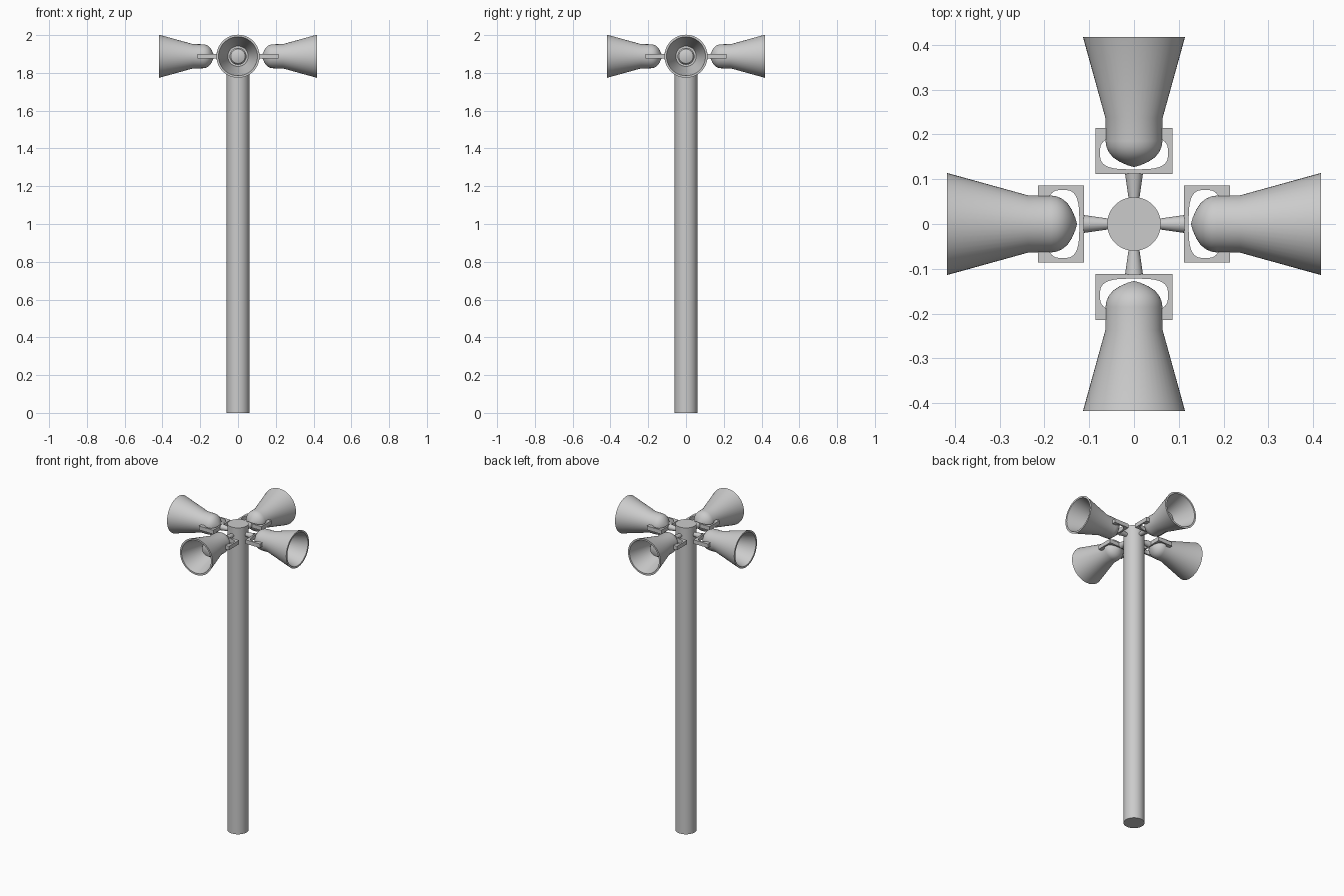
import bpy, bmesh, math
from mathutils import Matrix

if "Cube" in bpy.data.objects:
    bpy.data.objects.remove(bpy.data.objects["Cube"])

HORN_Z = 1.888


def finish(name, bm, turn=0.0):
    """Turn the bmesh around the pole axis and make a smooth-shaded object."""
    bmesh.ops.remove_doubles(bm, verts=bm.verts, dist=1e-5)
    bmesh.ops.recalc_face_normals(bm, faces=bm.faces)
    bm.transform(Matrix.Rotation(turn, 4, 'Z'))
    mesh = bpy.data.meshes.new(name)
    bm.to_mesh(mesh)
    bm.free()
    obj = bpy.data.objects.new(name, mesh)
    bpy.context.collection.objects.link(obj)
    bpy.ops.object.select_all(action='DESELECT')
    obj.select_set(True)
    bpy.context.view_layer.objects.active = obj
    bpy.ops.object.shade_smooth_by_angle(angle=math.radians(30))
    return obj


def lathe_x(profile, steps=48):
    """Spin (distance, radius) points around the horizontal horn axis."""
    bm = bmesh.new()
    verts = [bm.verts.new((x, r, HORN_Z)) for x, r in profile]
    for v, (x, r) in zip(verts, profile):
        v.co = (x, 0, HORN_Z + r)
    edges = [bm.edges.new(pair) for pair in zip(verts, verts[1:])]
    bmesh.ops.spin(bm, geom=verts + edges, cent=(0, 0, HORN_Z), axis=(1, 0, 0),
                   angle=math.tau, steps=steps, use_merge=True)
    return bm


def bracket():
    """Flat square yoke with a rounded opening that the driver sits in."""
    half, near, far = 0.086, 0.112, 0.214
    outline = [(far, -0.056), (far, -half), (near, -half),
               (near, half), (far, half), (far, 0.056)]
    cx, rx, ry, power = 0.159, 0.037, 0.076, 2 / 3.2
    steps = 32
    for i in range(steps + 1):
        a = math.radians(40 + 280 * i / steps)
        c, s = math.cos(a), math.sin(a)
        x = cx + rx * math.copysign(abs(c) ** power, c)
        y = ry * math.copysign(abs(s) ** power, s)
        if x > cx and abs(y) < 0.056:
            continue
        outline.append((x, y))
    # arm ends butt into the driver body
    outline.insert(6, (0.196, 0.056))
    outline.append((0.196, -0.056))
    bm = bmesh.new()
    face = bm.faces.new([bm.verts.new((x, y, HORN_Z - 0.0125)) for x, y in outline])
    ext = bmesh.ops.extrude_face_region(bm, geom=[face])
    bmesh.ops.translate(bm, vec=(0, 0, 0.025),
                        verts=[v for v in ext['geom'] if isinstance(v, bmesh.types.BMVert)])
    return bm


# Pole
bm = bmesh.new()
bmesh.ops.create_cone(bm, cap_ends=True, segments=48, radius1=0.06, radius2=0.06,
                      depth=1.94, matrix=Matrix.Translation((0, 0, 0.97)))
finish("pole", bm)

# Driver back, flared bell, lip, inner wall and centre plug in one profile
HORN = [(0.127, 0), (0.131, 0.014), (0.139, 0.032), (0.149, 0.047), (0.160, 0.056),
        (0.172, 0.0615), (0.185, 0.0635), (0.237, 0.064), (0.4175, 0.114),
        (0.4175, 0.103), (0.237, 0.054), (0.237, 0.045), (0.295, 0.045),
        (0.306, 0.038), (0.312, 0.022), (0.314, 0)]
STEM = [(0.05, 0), (0.05, 0.011), (0.113, 0.02), (0.113, 0)]

# Four horns around the pole
for i, side in enumerate(("right", "back", "left", "front")):
    turn = i * math.pi / 2
    finish(f"horn_{side}", lathe_x(HORN), turn)
    finish(f"bracket_{side}", bracket(), turn)
    finish(f"stem_{side}", lathe_x(STEM, 24), turn)
